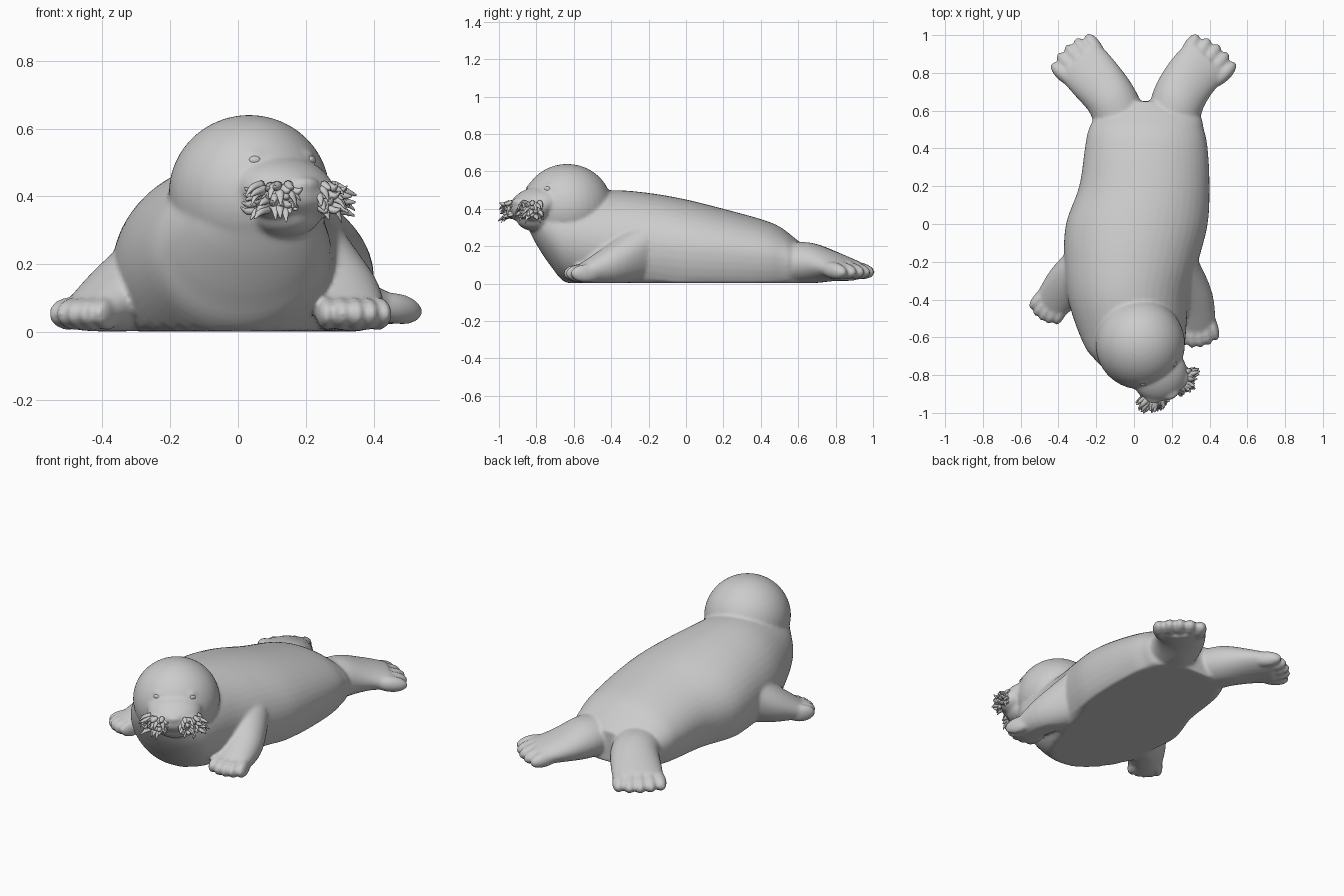
import bpy, bmesh, math, random
from mathutils import Matrix, Vector

random.seed(4)
FLOOR = 0.003
HEAD = Vector((0.033, -0.635, 0.41))
TURN = math.radians(-58)            # direction the face points, seen from above
FACE = Vector((math.cos(TURN), math.sin(TURN), 0))
SIDE = Vector((-FACE.y, FACE.x, 0))
UP = Vector((0, 0, 1))

cube = bpy.data.objects.get("Cube")
if cube:
    bpy.data.objects.remove(cube, do_unlink=True)

grey = bpy.data.materials.new("seal_grey")
grey.use_nodes = True
grey.diffuse_color = (0.6, 0.6, 0.6, 1)
bsdf = next(n for n in grey.node_tree.nodes if n.type == 'BSDF_PRINCIPLED')
bsdf.inputs["Base Color"].default_value = grey.diffuse_color
bsdf.inputs["Roughness"].default_value = 0.7


def ball(bm, centre, radii, yaw=0.0, pitch=0.0):
    """Ellipsoid whose first radius points along yaw."""
    matrix = (Matrix.Translation(centre) @ Matrix.Rotation(yaw, 4, 'Z')
              @ Matrix.Rotation(pitch, 4, 'Y') @ Matrix.Diagonal((*radii, 1)))
    bmesh.ops.create_uvsphere(bm, u_segments=40, v_segments=24, radius=1, matrix=matrix)


def spline(rows, steps):
    """Smooth curve through rows of numbers."""
    rows = [Vector(r) for r in rows]
    out = []
    for i in range(len(rows) - 1):
        a, b = rows[max(i - 1, 0)], rows[i]
        c, d = rows[i + 1], rows[min(i + 2, len(rows) - 1)]
        for k in range(steps):
            t = k / steps
            out.append(0.5 * (2 * b + (c - a) * t + (2 * a - 5 * b + 4 * c - d) * t * t
                              + (3 * b - a - 3 * c + d) * t ** 3))
    return out + [rows[-1]]


def loft(bm, rows, sides=32, steps=5, across=None):
    """Skin over sections (x, y, z, half width, height above, optional depth below)."""
    rows = spline(rows, steps)
    rings = []
    for i, row in enumerate(rows):
        t = rows[min(i + 1, len(rows) - 1)] - rows[max(i - 1, 0)]
        wide = across or Vector((t[1], -t[0], 0)).normalized()
        ring = []
        for k in range(sides):
            a = math.tau * k / sides
            tall = row[4] if math.sin(a) > 0 else row[-1]
            p = Vector(row[:3]) + wide * row[3] * math.cos(a) + UP * tall * math.sin(a)
            p.z = max(p.z, FLOOR)
            ring.append(bm.verts.new(p))
        rings.append(ring)
    faces = [bm.faces.new(rings[0]), bm.faces.new(rings[-1][::-1])]
    for r, s in zip(rings, rings[1:]):
        for k in range(sides):
            n = (k + 1) % sides
            faces.append(bm.faces.new((r[k], s[k], s[n], r[n])))
    bmesh.ops.recalc_face_normals(bm, faces=faces)


def flipper(bm, rows, heading, toe, gap, spread, pitch):
    """Tapered limb ending in a fan of five toes."""
    loft(bm, rows)
    end = Vector(rows[-1][:3])
    yaw = math.radians(heading)
    across = Vector((-math.sin(yaw), math.cos(yaw), 0))
    ahead = Vector((math.cos(yaw), math.sin(yaw), 0))
    for i in range(-2, 3):
        centre = end + across * i * gap - ahead * 0.006 * i * i
        ball(bm, centre, toe, yaw + i * spread, pitch)


def finish(bm, name):
    mesh = bpy.data.meshes.new(name)
    bm.to_mesh(mesh)
    bm.free()
    obj = bpy.data.objects.new(name, mesh)
    bpy.context.collection.objects.link(obj)
    mesh.materials.append(grey)
    mesh.shade_smooth()
    return obj


# Torso
bm = bmesh.new()
loft(bm, [(.04, -.85, .36, .07, .05, .05), (.035, -.80, .33, .155, .13, .12),
          (.02, -.72, .28, .225, .20, .19), (0, -.63, .24, .27, .24, .245),
          (-.03, -.40, .20, .32, .30, .31), (-.015, -.20, .19, .355, .295, .33),
          (.015, 0, .175, .375, .275, .35), (.055, .20, .16, .345, .24, .32),
          (.065, .40, .145, .325, .20, .28), (.065, .50, .135, .305, .17, .25),
          (.075, .58, .12, .265, .125, .2), (.06, .65, .11, .13, .08, .13)],
     sides=48, across=Vector((1, 0, 0)))

# Neck, head, muzzle, cheek pads, chin and nose
ball(bm, (.03, -.67, .34), (.215, .175, .17))
ball(bm, HEAD, (.237, .24, .23))
ball(bm, HEAD + FACE * .19 + UP * .02, (.15, .15, .088), TURN, .3)
ball(bm, HEAD + FACE * .20 - UP * .06, (.10, .11, .07), TURN)
ball(bm, HEAD + FACE * .315 + UP * .025, (.025, .045, .022), TURN)
for s in (-1, 1):
    ball(bm, HEAD + FACE * .25 + SIDE * .065 * s - UP * .015, (.08, .085, .062), TURN)

# Soft brow ridges
for s in (-1, 1):
    out = (FACE * .82 + SIDE * .43 * s + UP * .52).normalized()
    ball(bm, HEAD + out * .227, (.016, .032, .015), math.atan2(out.y, out.x))

# Front flippers
flipper(bm, [(-.24, -.22, .20, .13, .13, .19), (-.35, -.32, .12, .12, .105, .12),
             (-.455, -.445, .055, .09, .05, .05)], -122, (.078, .029, .048), .034, .08, 0)
flipper(bm, [(.24, -.26, .20, .12, .13, .19), (.31, -.40, .115, .11, .105, .12),
             (.34, -.57, .055, .095, .05, .05)], -80, (.088, .031, .049), .038, .08, 0)

# Hind flippers
hind_toe = (.095, .042, .045)
flipper(bm, [(-.06, .52, .11, .14, .11), (-.12, .66, .11, .135, .11),
             (-.215, .78, .093, .14, .08), (-.30, .875, .07, .14, .055)],
        130, hind_toe, .052, .1, .14)
flipper(bm, [(.20, .52, .11, .14, .11), (.235, .66, .11, .14, .11),
             (.305, .78, .093, .14, .08), (.395, .875, .07, .14, .055)],
        53, hind_toe, .054, .1, .14)

# Fuse the parts into one soft skin
body = finish(bm, "seal_body")
remesh = body.modifiers.new("fuse", 'REMESH')
remesh.mode = 'VOXEL'
remesh.voxel_size = 0.009
remesh.use_smooth_shade = True
soften = body.modifiers.new("soften", 'SMOOTH')
soften.factor = 0.5
soften.iterations = 8

# Eyes
bm = bmesh.new()
for s in (-1, 1):
    out = (FACE * .82 + SIDE * .43 * s + UP * .42).normalized()
    ball(bm, HEAD + out * .233, (.01, .018, .013), math.atan2(out.y, out.x))
finish(bm, "eyes")

# Whisker tufts: irregular drooping strands around each cheek pad
bm = bmesh.new()
for s in (-1, 1):
    for row in range(4):
        for col in range(9):
            u = col / 8
            a = -.25 + 1.75 * u + random.uniform(-.08, .08)
            out = FACE * math.cos(a) + SIDE * s * math.sin(a)
            root = (HEAD + FACE * .25 + SIDE * .065 * s + out * .066
                    + UP * (.018 - .02 * row + random.uniform(-.008, .008)))
            length = random.uniform(.02, .04) + .018 * u
            bend = out + SIDE * s * random.uniform(-.5, .5)
            mid = root + bend * length * .6 - UP * .008
            tip = root + bend * length - UP * random.uniform(-.005, .04)
            loft(bm, [(*root, .015, .013), (*mid, .011, .010), (*tip, .003, .003)],
                 sides=8, steps=3)
finish(bm, "whiskers")
